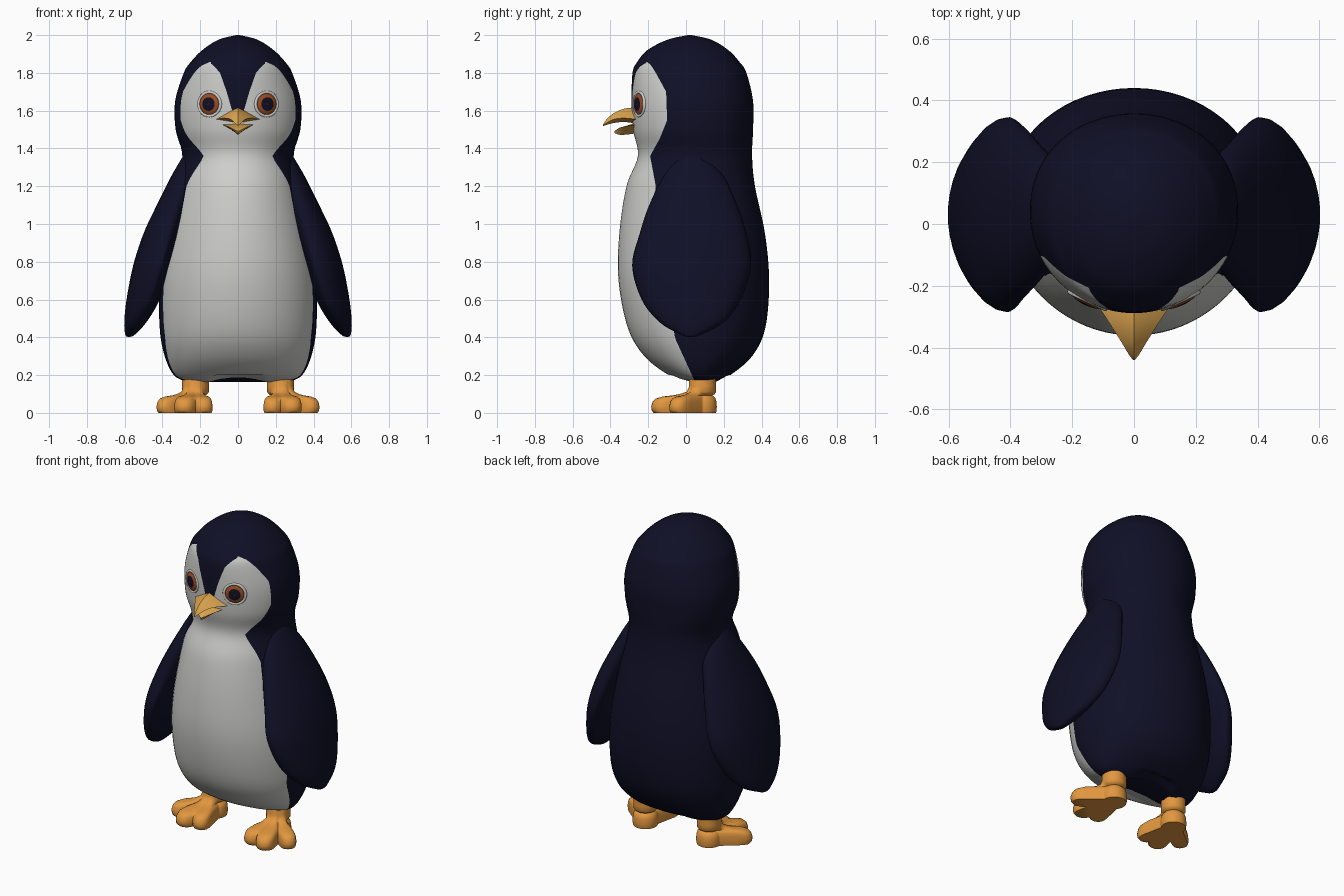
import bpy, bmesh
from math import sin, cos, pi, acos, asin, radians, sqrt
from mathutils import Vector

cube = bpy.data.objects.get("Cube")
if cube:
    bpy.data.objects.remove(cube, do_unlink=True)


def material(name, r, g, b):
    m = bpy.data.materials.new(name)
    m.use_nodes = True
    m.diffuse_color = (r, g, b, 1)
    m.node_tree.nodes["Principled BSDF"].inputs["Base Color"].default_value = (r, g, b, 1)
    return m


navy = material("navy", .005, .005, .02)
white = material("soft_white", .62, .62, .6)
orange = material("foot_orange", .76, .31, .05)
gold = material("beak_gold", .72, .38, .08)
rust = material("iris_rust", .35, .07, .015)
brown = material("eye_rim_brown", .14, .06, .03)


def spline(keys, steps):
    """Catmull-Rom rows through the key rows."""
    keys = [Vector(k) for k in keys]
    rows = []
    for i in range(len(keys) - 1):
        a, b = keys[i], keys[i + 1]
        before, after = keys[max(i - 1, 0)], keys[min(i + 2, len(keys) - 1)]
        for s in range(steps):
            t = s / steps
            rows.append(a + (b - before) * t * .5
                        + (before * 2 - a * 5 + b * 4 - after) * t * t * .5
                        + (a * 3 - b * 3 + after - before) * t ** 3 * .5)
    return rows + [keys[-1]]


def table(pairs, z):
    """Linear lookup of a value by height."""
    if z <= pairs[0][0]:
        return pairs[0][1]
    for (z0, v0), (z1, v1) in zip(pairs, pairs[1:]):
        if z <= z1:
            return v0 + (v1 - v0) * (z - z0) / (z1 - z0)
    return pairs[-1][1]


def smooth(ob, angle):
    bpy.ops.object.select_all(action='DESELECT')
    ob.select_set(True)
    bpy.context.view_layer.objects.active = ob
    bpy.ops.object.shade_smooth_by_angle(angle=radians(angle))


def loft(name, rings, mats, rule=lambda i, j: 0, angle=50):
    """Skin closed rings, cap both ends, colour each face by ring and column."""
    bm = bmesh.new()
    grid = [[bm.verts.new(p) for p in ring] for ring in rings]
    n = len(rings[0])
    for i in range(len(grid) - 1):
        for j in range(n):
            k = (j + 1) % n
            f = bm.faces.new((grid[i][j], grid[i][k], grid[i + 1][k], grid[i + 1][j]))
            f.material_index = rule(i, j)
    bm.faces.new(grid[0])
    bm.faces.new(grid[-1])
    bmesh.ops.recalc_face_normals(bm, faces=bm.faces)
    mesh = bpy.data.meshes.new(name)
    bm.to_mesh(mesh)
    bm.free()
    ob = bpy.data.objects.new(name, mesh)
    bpy.context.collection.objects.link(ob)
    for m in mats:
        mesh.materials.append(m)
    smooth(ob, angle)
    return ob


# Body and head: height, half width, front, back
profile = spline([
    (.163, .27, .02, .17), (.2, .34, -.09, .235), (.3, .388, -.22, .35),
    (.45, .415, -.308, .42), (.7, .415, -.357, .44), (.95, .378, -.353, .418),
    (1.2, .325, -.315, .365), (1.36, .295, -.255, .35), (1.5, .33, -.28, .355),
    (1.65, .333, -.288, .355), (1.8, .287, -.283, .32), (1.858, .25, -.258, .283),
    (1.92, .19, -.205, .225), (1.975, .105, -.1, .135), (2, .01, .01, .03)], 6)
# Rear edge of the white front, and half width of the dark forehead wedge
white_edge = [(.16, .05), (.4, -.06), (.7, -.09), (1, -.14), (1.1, -.17), (1.2, -.16),
              (1.36, -.19), (1.45, -.14), (1.55, -.1), (1.7, -.105), (1.8, -.16),
              (1.84, -.185), (1.858, -.205)]
wedge = [(1.58, .025), (1.7, .06), (1.8, .095), (1.84, .13), (1.858, .155)]
MASK_TOP, WEDGE_BOTTOM = 1.857, 1.58
A, B, C = 4, 14, 20  # columns per half: wedge, white, back
body_rings = []
inner = outer = 0
for z, hx, front, back in profile:
    yc, ry = (front + back) / 2, (back - front) / 2
    if z < MASK_TOP + .002:
        outer = acos(max(-1, min(1, (yc - table(white_edge, z)) / ry)))
        inner = min(asin(min(1, table(wedge, z) / hx)), outer - .02)
    half = [inner * k / A for k in range(A)]
    half += [inner + (outer - inner) * k / B for k in range(B)]
    half += [outer + (pi - outer) * k / C for k in range(C + 1)]
    ring = []
    for a in half + [-t for t in half[-2:0:-1]]:
        c = cos(a)
        depth = c if c > 0 else -abs(c) ** .9
        x = hx * sin(a)
        lift = .025 * max(0, 1 - (x / .15) ** 2) if z < .2 else 0
        ring.append((x, yc - ry * depth, z + lift))
    body_rings.append(ring)
columns = len(body_rings[0])


def body_colour(i, j):
    z = (profile[i][0] + profile[i + 1][0]) / 2
    j = min(j, columns - 1 - j)
    in_wedge = j < A and z > WEDGE_BOTTOM
    return int(j < A + B and z < MASK_TOP and not in_wedge)


loft("body", body_rings, [navy, white], body_colour, 80)

# Beak halves: depth, half width, top, edge height, bottom


def beak(name, keys):
    rings = []
    for y, w, top, edge, low in spline(keys, 4):
        mid = (top * 2 + edge) / 3
        right = [(w * .4, y, mid), (w, y, edge), (w * .5, y, (edge + low) / 2)]
        left = [(-x, yy, z) for x, yy, z in reversed(right)]
        rings.append([(0, y, top)] + right + [(0, y, low)] + left)
    loft(name, rings, [gold], angle=35)


beak("upper_beak", [(-.235, .135, 1.618, 1.55, 1.525), (-.32, .08, 1.612, 1.56, 1.54),
                    (-.38, .042, 1.588, 1.555, 1.535), (-.42, .018, 1.555, 1.535, 1.525),
                    (-.44, .003, 1.525, 1.522, 1.518)])
beak("lower_beak", [(-.235, .095, 1.54, 1.53, 1.485), (-.3, .07, 1.525, 1.522, 1.475),
                    (-.35, .04, 1.508, 1.51, 1.472), (-.378, .005, 1.492, 1.492, 1.482)])

# Wings: height, outer x, rim x, inner x, front, back
wing_rows = spline([
    (1.37, .285, .25, .2, -.03, .09), (1.25, .355, .28, .2, -.12, .2),
    (1.1, .43, .33, .25, -.195, .27), (.95, .5, .37, .3, -.245, .32),
    (.78, .555, .41, .36, -.285, .345), (.6, .59, .465, .415, -.235, .29),
    (.48, .602, .53, .485, -.14, .2), (.415, .597, .568, .545, -.03, .08),
    (.402, .583, .578, .572, .01, .04)], 5)

# Foot outline: union of toe capsules seen from the ankle
ANKLE = Vector((.225, .088))
toes = [(-12, .205, .05), (15, .225, .055), (51, .205, .048)]


def reach(a):
    r = .075
    for turn, length, w in toes:
        d = (a - radians(turn) + pi) % (2 * pi) - pi
        s = abs(sin(d))
        if cos(d) > 0:
            if s * length < w:
                r = max(r, length * cos(d) + sqrt(w * w - (length * s) ** 2))
            else:
                r = max(r, w / s)
    return r


# Foot layers: height, share of the toe outline, scale
foot_layers = [(0, 1, .95), (.012, 1, .99), (.035, 1, 1), (.06, 1, .97), (.076, 1, .91),
               (.087, .95, .8), (.093, .75, .7), (.1, .35, .85), (.112, .08, .95),
               (.14, 0, .95), (.22, 0, .95)]

for side, s in (("left", 1), ("right", -1)):
    rings = []
    for z, xo, rim, xi, front, back in wing_rows:
        ring = []
        for k in range(32):
            a = 2 * pi * k / 32
            bulge = xo - rim if sin(a) > 0 else rim - xi
            ring.append((s * (rim + bulge * sin(a)),
                         (front + back) / 2 + (back - front) / 2 * cos(a), z))
        rings.append(ring)
    loft(side + "_wing", rings, [navy], angle=70)

    rings = []
    for z, share, scale in foot_layers:
        ring = []
        for k in range(96):
            a = 2 * pi * k / 96
            r = (.075 + (reach(a) - .075) * share) * scale
            ring.append((s * (ANKLE.x + r * sin(a)), ANKLE.y - r * cos(a), z))
        rings.append(ring)
    loft(side + "_foot", rings, [orange], angle=50)

    # Eye: domed disc with rim, iris and pupil bands, set in a lid ring
    centre = Vector((s * .15, -.246, 1.635))
    turn = Vector((s * .42, -.9, 0)).to_track_quat('Z', 'Y')
    bands = [(.062, -.02), (.058, .004), (.052, .009), (.036, .014), (.02, .017), (.003, .018)]
    rings = [[centre + turn @ Vector((r * cos(pi * k / 16), r * sin(pi * k / 16), h))
              for k in range(32)] for r, h in bands]
    loft(side + "_eye", rings, [brown, rust, navy], lambda i, j: max(0, min(i - 1, 2)), 60)
    bpy.ops.mesh.primitive_torus_add(major_radius=.063, minor_radius=.009, major_segments=32,
                                     minor_segments=8, location=centre,
                                     rotation=turn.to_euler())
    lid = bpy.context.object
    lid.name = side + "_eyelid"
    lid.data.materials.append(white)
    smooth(lid, 60)
